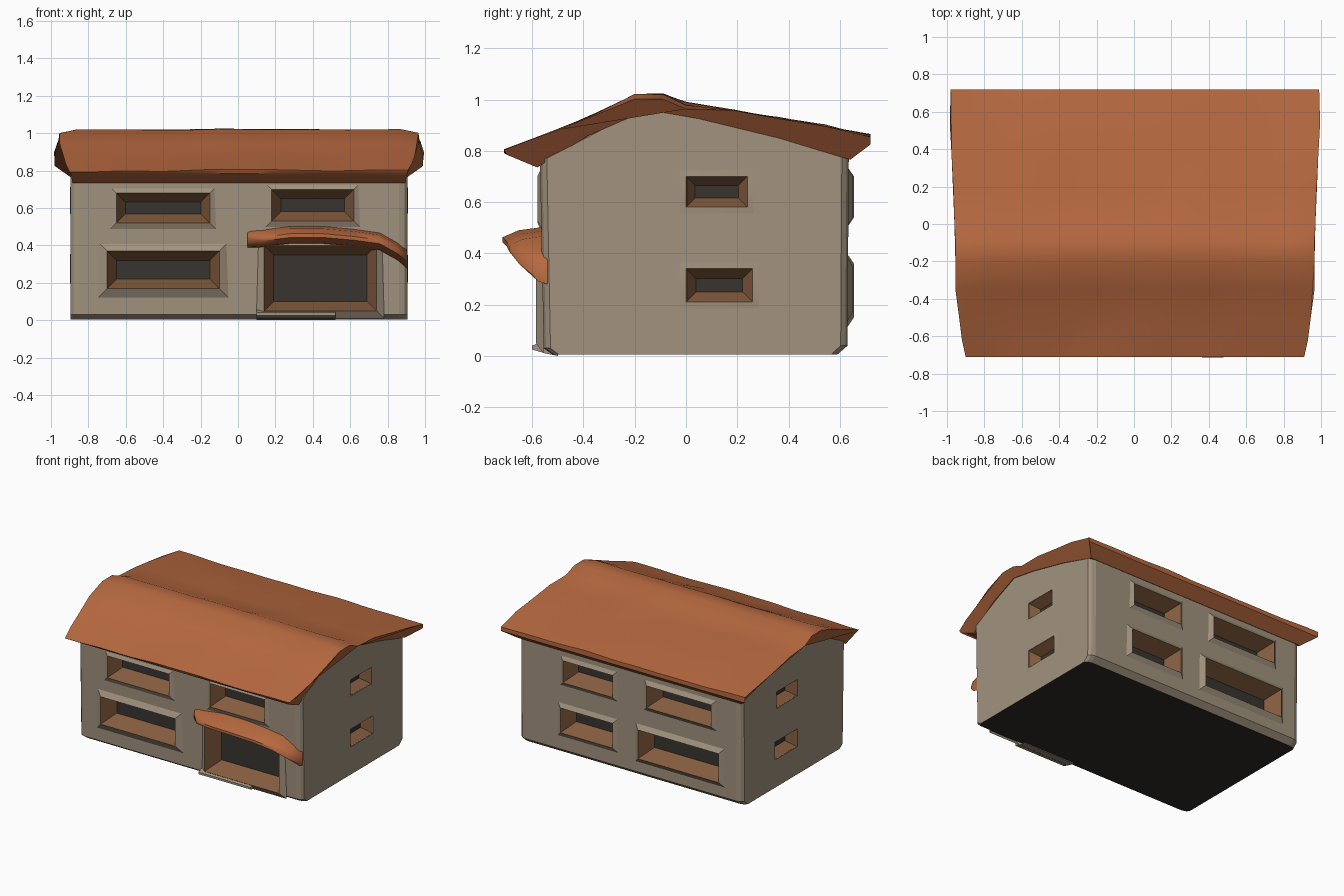
import bpy, bmesh
from mathutils import Vector, noise

if "Cube" in bpy.data.objects:
    bpy.data.objects.remove(bpy.data.objects["Cube"])


def material(name, rgb):
    m = bpy.data.materials.new(name)
    m.diffuse_color = (*rgb, 1)
    m.use_nodes = True
    m.node_tree.nodes["Principled BSDF"].inputs["Base Color"].default_value = m.diffuse_color
    return m


WALL = material("plaster", (0.36, 0.29, 0.21))
ROOF = material("roof_tile", (0.47, 0.14, 0.05))
REVEAL = material("wood_reveal", (0.24, 0.11, 0.05))
GLASS = material("dark_glass", (0.04, 0.035, 0.03))
BASE = material("underside", (0.03, 0.025, 0.02))


def finish(bm, name, mats, angle=0.6):
    me = bpy.data.meshes.new(name)
    bm.to_mesh(me)
    bm.free()
    ob = bpy.data.objects.new(name, me)
    bpy.context.collection.objects.link(ob)
    for m in mats:
        me.materials.append(m)
    bpy.ops.object.select_all(action='DESELECT')
    ob.select_set(True)
    bpy.context.view_layer.objects.active = ob
    if angle:
        bpy.ops.object.shade_smooth_by_angle(angle=angle)
    return ob


def loft(loops, name, mats, angle=0.6):
    """Skin closed loops of points and cap both ends."""
    bm = bmesh.new()
    rings = [[bm.verts.new(p) for p in lp] for lp in loops]
    n = len(rings[0])
    for a, b in zip(rings, rings[1:]):
        for i in range(n):
            bm.faces.new((a[i], a[(i + 1) % n], b[(i + 1) % n], b[i]))
    bm.faces.new(rings[0])
    bm.faces.new(rings[-1])
    bmesh.ops.recalc_face_normals(bm, faces=bm.faces)
    return finish(bm, name, mats, angle)


# Where each wall lies: (u along wall, v up, d outward) -> world
SIDES = {
    "front": lambda u, v, d: Vector((u, -0.56 - d, v)),
    "back": lambda u, v, d: Vector((u, 0.625 + d, v)),
    "right": lambda u, v, d: Vector((0.905 + d, u, v)),
    "left": lambda u, v, d: Vector((-0.895 - d, u, v)),
}

# Openings: wall, u0, v0, u1, v1, trim height, recess depth
OPENINGS = [
    ("front", -0.70, 0.17, -0.10, 0.37, 0.025, 0.09),
    ("front", -0.65, 0.52, -0.15, 0.68, 0.020, 0.09),
    ("front", 0.18, 0.53, 0.62, 0.70, 0.020, 0.09),
    ("front", 0.14, 0.05, 0.74, 0.40, 0.025, 0.10),
    ("back", -0.72, 0.15, -0.07, 0.36, 0.030, 0.09),
    ("back", -0.66, 0.54, -0.14, 0.70, 0.030, 0.09),
    ("back", 0.14, 0.17, 0.56, 0.35, 0.025, 0.09),
    ("back", 0.14, 0.54, 0.54, 0.70, 0.025, 0.09),
]
for side in ("right", "left"):
    OPENINGS += [(side, 0.00, 0.21, 0.26, 0.34, 0.004, 0.07),
                 (side, 0.00, 0.58, 0.24, 0.70, 0.004, 0.07)]


def rect(P, u0, v0, u1, v1, grow, d):
    return [P(u0 - grow, v0 - grow, d), P(u1 + grow, v0 - grow, d),
            P(u1 + grow, v1 + grow, d), P(u0 - grow, v1 + grow, d)]


# House body: gabled profile with softened vertical corners
profile = [(-0.555, 0.03), (-0.52, 0.005), (0.59, 0.005), (0.63, 0.04), (0.635, 0.79),
           (0.05, 0.94), (-0.15, 0.98), (-0.57, 0.77)]
loops = []
for x, s in ((-0.895, 0.955), (-0.88, 0.985), (-0.85, 1), (0.86, 1), (0.89, 0.985), (0.905, 0.955)):
    loops.append([(x, 0.035 + (y - 0.035) * s, z) for y, z in profile])
body = loft(loops, "house_body", [WALL, BASE], None)

# Cut the holes for the openings
bm = bmesh.new()
for side, u0, v0, u1, v1, lip, depth in OPENINGS:
    P = SIDES[side]
    a = [bm.verts.new(p) for p in rect(P, u0, v0, u1, v1, -0.003, 0.1)]
    b = [bm.verts.new(p) for p in rect(P, u0, v0, u1, v1, -0.003, -depth - 0.01)]
    for i in range(4):
        bm.faces.new((a[i], a[(i + 1) % 4], b[(i + 1) % 4], b[i]))
    bm.faces.new(a)
    bm.faces.new(b)
bmesh.ops.recalc_face_normals(bm, faces=bm.faces)
cutter = finish(bm, "opening_cutter", [], None)
cutter.hide_render = True
bpy.context.view_layer.objects.active = body
mod = body.modifiers.new("openings", 'BOOLEAN')
mod.operation = 'DIFFERENCE'
mod.object = cutter
bpy.ops.object.modifier_apply(modifier=mod.name)
bpy.data.objects.remove(cutter)
for f in body.data.polygons:
    f.material_index = 1 if f.normal.z < -0.9 and f.center.z < 0.02 else 0

# Window and door surrounds: raised lip, sloping reveal, dark pane
for k, (side, u0, v0, u1, v1, lip, depth) in enumerate(OPENINGS):
    P = SIDES[side]
    bm = bmesh.new()
    shrink = -min(0.05, 0.3 * (v1 - v0))
    steps = ((min(0.05, v0 - 0.01), -0.004), (0, lip), (shrink, -depth))
    rings = [[bm.verts.new(p) for p in rect(P, u0, v0, u1, v1, g, d)] for g, d in steps]
    for m, (a, b) in enumerate(zip(rings, rings[1:])):
        for i in range(4):
            bm.faces.new((a[i], a[(i + 1) % 4], b[(i + 1) % 4], b[i])).material_index = m
    pane = bm.faces.new(rings[-1])
    pane.material_index = 2
    bmesh.ops.recalc_face_normals(bm, faces=bm.faces)
    pane.normal_update()
    if pane.normal.dot(P(0, 0, 1) - P(0, 0, 0)) < 0:
        bmesh.ops.reverse_faces(bm, faces=bm.faces)
    name = "door_surround" if k == 3 else side + "_window"
    finish(bm, name, [WALL, REVEAL, GLASS], 0.4)

# Roof: section (y, z, half width), swept along x with a gentle ripple
section = [(-0.71, 0.80, 0.905), (-0.62, 0.835, 0.925), (-0.5, 0.88, 0.94), (-0.35, 0.94, 0.96),
           (-0.2, 1.02, 0.96), (-0.09, 1.022, 0.96), (0.0, 0.985, 0.965), (0.18, 0.955, 0.97),
           (0.36, 0.925, 0.98), (0.54, 0.895, 0.99), (0.72, 0.86, 0.985), (0.72, 0.825, 0.985),
           (0.64, 0.765, 0.90), (0.36, 0.85, 0.905), (0.05, 0.925, 0.905), (-0.15, 0.96, 0.905),
           (-0.38, 0.86, 0.905), (-0.58, 0.735, 0.89), (-0.70, 0.785, 0.90)]
loops = []
N = 20
for i in range(N + 1):
    t = 2 * i / N - 1
    ring = []
    for j, (y, z, w) in enumerate(section):
        x = t * w + 0.005
        ripple = 0.014 * noise.noise(Vector((x * 3, y * 4, 1.7))) if j < 11 else 0
        if 4 <= j <= 5:
            ripple *= 0.4
        drop = 0.02 if abs(t) > 0.99 and 3 < j < 7 else 0
        ring.append((x, y, z + ripple - drop))
    loops.append(ring)
loft(loops, "gable_roof", [ROOF], 0.7)

# Porch canopy: wedge sections (x, tip y, tip z)
stations = [(0.05, -0.58, 0.43), (0.13, -0.66, 0.435), (0.28, -0.71, 0.455), (0.45, -0.715, 0.455),
            (0.62, -0.70, 0.44), (0.76, -0.69, 0.42), (0.85, -0.65, 0.37), (0.90, -0.60, 0.33)]
loft([[(x, -0.54, z + 0.05), (x, y * 0.6 - 0.56 * 0.4, z + 0.035), (x, y, z + 0.008),
       (x, y, z - 0.012), (x, y * 0.4 - 0.56 * 0.6, z - 0.04), (x, -0.54, z - 0.05)]
      for x, y, z in stations], "porch_canopy", [ROOF], 0.9)

# Door step
loft([[(x, -0.5, 0), (x, -0.55, 0.01), (x, -0.60, 0.025), (x, -0.60, 0.04), (x, -0.55, 0.06), (x, -0.5, 0.06)]
      for x in (0.10, 0.52)], "door_step", [WALL], 0.5)
